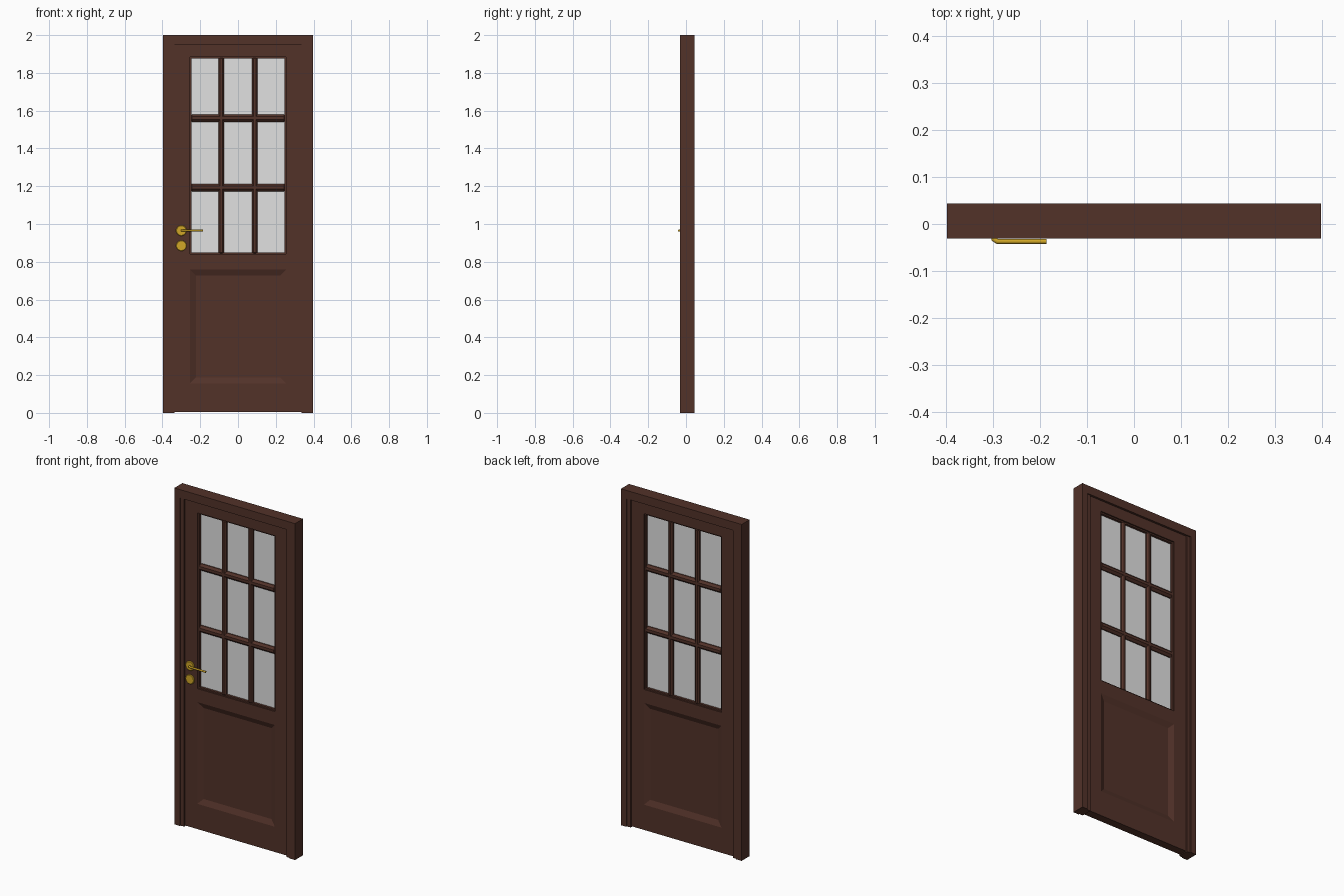
import bpy, bmesh, math
from mathutils import Vector

if "Cube" in bpy.data.objects:
    bpy.data.objects.remove(bpy.data.objects["Cube"], do_unlink=True)


def material(name, color):
    m = bpy.data.materials.new(name)
    m.use_nodes = True
    m.diffuse_color = (*color, 1)
    m.node_tree.nodes["Principled BSDF"].inputs["Base Color"].default_value = (*color, 1)
    return m


WOOD = material("dark wood", (0.085, 0.032, 0.022))
GLASS = material("pale glass", (0.75, 0.75, 0.75))
BRASS = material("brass", (0.64, 0.39, 0.02))


def finish(name, bm, mat):
    mesh = bpy.data.meshes.new(name)
    bmesh.ops.recalc_face_normals(bm, faces=bm.faces)
    bm.to_mesh(mesh)
    bm.free()
    ob = bpy.data.objects.new(name, mesh)
    bpy.context.collection.objects.link(ob)
    mesh.materials.append(mat)
    return ob


def box(name, x, y, z, mat=WOOD):
    """Box between (min, max) pairs."""
    bm = bmesh.new()
    bmesh.ops.create_cube(bm, size=1)
    for v in bm.verts:
        v.co = Vector([r[0] if c < 0 else r[1] for c, r in zip(v.co, (x, y, z))])
    return finish(name, bm, mat)


def chamfer(ob, width):
    mod = ob.modifiers.new("chamfer", "BEVEL")
    mod.width = width
    mod.segments = 1
    return ob


def disc(name, x, y, z, radius, depth):
    """Round plate facing the front, with a softened rim."""
    bpy.ops.mesh.primitive_cylinder_add(vertices=32, radius=radius, depth=depth,
                                        location=(x, y, z), rotation=(math.pi / 2, 0, 0))
    ob = bpy.context.object
    ob.name = name
    ob.data.materials.append(BRASS)
    chamfer(ob, 0.003)
    bpy.ops.object.shade_smooth_by_angle()
    return ob


W, FRAME = 0.397, (-0.031, 0.044)     # outer half width, frame depth
LEAF = (-0.018, 0.031)                # leaf depth
LW, IN, TOP = 0.337, 0.255, 1.95      # leaf half width, opening half width, leaf top
WIN, PANEL = (0.84, 1.885), (0.155, 0.76)

# Door frame with stepped inner strips
for side, s in (("left", 1), ("right", -1)):
    box(side + "_jamb", sorted((s * 0.36, s * W)), FRAME, (0, TOP))
    box(side + "_stop", sorted((s * LW, s * 0.36)), (-0.025, 0.038), (0, TOP))
    box(side + "_stile", sorted((s * IN, s * LW)), LEAF, (0.005, TOP))
box("head_jamb", (-W, W), FRAME, (TOP, 2))

# Leaf rails
for name, z in (("bottom_rail", (0.005, PANEL[0])), ("middle_rail", (PANEL[1], WIN[0])),
                ("top_rail", (WIN[1], TOP))):
    box(name, (-IN, IN), LEAF, z)

# Sunken lower panel, sloped on both faces
panel = box("lower_panel", (-IN, IN), LEAF, PANEL)
bm = bmesh.new()
bm.from_mesh(panel.data)
for f in [f for f in bm.faces if abs(f.normal.y) > 0.9]:
    bmesh.ops.inset_individual(bm, faces=[f], thickness=0.045, depth=-0.014)
bm.to_mesh(panel.data)
bm.free()

# Glazing, beads around the opening and glazing bars
box("glass", (-IN, IN), (0.004, 0.009), WIN, GLASS)
BAR = (-0.014, 0.027)
for s in (-1, 1):
    chamfer(box("vertical_bar", (s * 0.088 - 0.015, s * 0.088 + 0.015), BAR, WIN), 0.009)
    box("side_bead", sorted((s * 0.247, s * IN)), (-0.01, 0.023), WIN)
for z in (1.193, 1.56):
    chamfer(box("horizontal_bar", (-IN, IN), BAR, (z - 0.02, z + 0.02)), 0.012)
for z in (WIN[0], WIN[1] - 0.008):
    box("end_bead", (-IN, IN), (-0.01, 0.023), (z, z + 0.008))

# Lever handle and lock plate
disc("handle_rose", -0.3, -0.022, 0.965, 0.028, 0.01)
disc("lock_plate", -0.3, -0.022, 0.885, 0.028, 0.01)
curve = bpy.data.curves.new("lever", "CURVE")
curve.dimensions = "3D"
curve.bevel_depth = 0.0055
curve.bevel_resolution = 3
curve.use_fill_caps = True
path = [(-0.298, -0.02), (-0.298, -0.032), (-0.29, -0.037), (-0.186, -0.037)]
spline = curve.splines.new("POLY")
spline.points.add(len(path) - 1)
for p, (x, y) in zip(spline.points, path):
    p.co = (x, y, 0.965, 1)
curve.materials.append(BRASS)
lever = bpy.data.objects.new("lever", curve)
bpy.context.collection.objects.link(lever)
